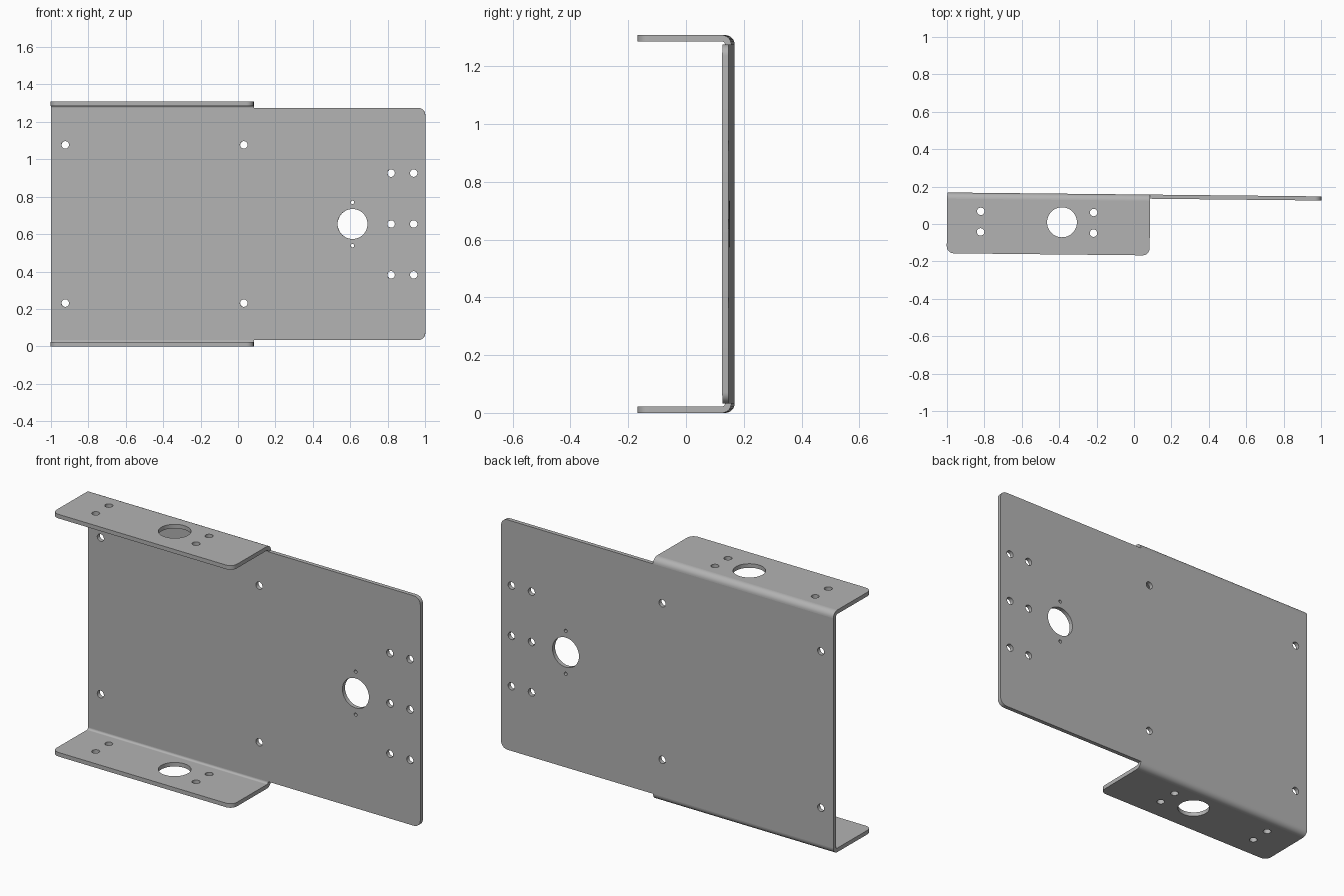
import bpy, bmesh
from math import sin, cos, pi, radians
from mathutils import Matrix, Vector

cube = bpy.data.objects.get("Cube")
if cube:
    bpy.data.objects.remove(cube, do_unlink=True)

HEIGHT = 1.308
MID = HEIGHT / 2
LEFT, STEP, RIGHT = -1.0, 0.085, 1.0      # plate start, flange end, plate end
BACK, LIP = 0.158, -0.167                 # back face and flange lip
THICK, R_OUT = 0.022, 0.033
R_IN = R_OUT - THICK
BEND_STEPS = 8

steel = bpy.data.materials.new("grey steel")
steel.use_nodes = True
GREY = (0.45, 0.45, 0.45, 1)
steel.diffuse_color = GREY
steel.node_tree.nodes["Principled BSDF"].inputs["Base Color"].default_value = GREY


def lower_half(radius, inset):
    """Lip and lower bend of one side of the sheet, as (y, z) points."""
    points = [(LIP, inset)]
    for i in range(BEND_STEPS + 1):
        a = pi / 2 * i / BEND_STEPS
        points.append((BACK - R_OUT + radius * sin(a), R_OUT - radius * cos(a)))
    return points


def full_side(radius, inset):
    half = lower_half(radius, inset)
    return half + [(y, HEIGHT - z) for y, z in reversed(half)]


def extrude(bm, faces, x):
    result = bmesh.ops.extrude_face_region(bm, geom=faces)["geom"]
    for v in result:
        if isinstance(v, bmesh.types.BMVert):
            v.co.x = x
    return [f for f in result if isinstance(f, bmesh.types.BMFace)]


# Folded channel: a U section swept along x, with the web carried on as a plate
bm = bmesh.new()
outer = [bm.verts.new((LEFT, y, z)) for y, z in full_side(R_OUT, 0)]
inner = [bm.verts.new((LEFT, y, z)) for y, z in full_side(R_IN, THICK)]
section = [bm.faces.new((outer[i], outer[i + 1], inner[i + 1], inner[i]))
           for i in range(len(outer) - 1)]
end = extrude(bm, section, STEP)
web = max(end, key=lambda f: f.calc_area() if abs(f.calc_center_median().z - MID) < 0.01 else 0)
extrude(bm, [web], RIGHT)
# Remove the faces left inside the solid, then close the starting end
bmesh.ops.delete(bm, geom=[f for f in bm.faces if abs(f.calc_center_median().x - STEP) < 1e-5
                           and abs(f.calc_center_median().z - MID) < 0.01], context='FACES_ONLY')
bmesh.ops.holes_fill(bm, edges=[e for e in bm.edges if e.is_boundary
                                and all(v.co.x < LEFT + 0.01 for v in e.verts)], sides=4)
bmesh.ops.recalc_face_normals(bm, faces=bm.faces)


# Rounded corners on the flange lips and on the far end of the plate
def is_corner(e):
    a, b = (v.co for v in e.verts)
    d = b - a
    lip = abs(d.z) > 0.01 and abs(d.z) < 0.1 and max(a.y, b.y) < LIP + 0.001
    plate = abs(d.y) > 0.01 and min(a.x, b.x) > RIGHT - 0.001
    return lip or plate


bmesh.ops.bevel(bm, geom=[e for e in bm.edges if is_corner(e)], offset=0.038,
                segments=8, profile=0.5, affect='EDGES')
bmesh.ops.dissolve_limit(bm, angle_limit=radians(1), verts=bm.verts, edges=bm.edges)
mesh = bpy.data.meshes.new("folded_bracket")
bm.to_mesh(mesh)
bm.free()
bracket = bpy.data.objects.new("folded_bracket", mesh)
bpy.context.collection.objects.link(bracket)
mesh.materials.append(steel)

# Drill bits for every hole
drill = bmesh.new()


def hole(centre, radius, along_y):
    turn = Matrix.Rotation(pi / 2, 4, 'X') if along_y else Matrix.Identity(4)
    bmesh.ops.create_cone(drill, cap_ends=True, segments=48 if radius > 0.05 else 24,
                          radius1=radius, radius2=radius, depth=0.2 if along_y else 2,
                          matrix=Matrix.Translation(Vector(centre)) @ turn)


WEB_Y = BACK - THICK / 2
BOLT, BORE, PIN = 0.02, 0.08, 0.009
hole((0.611, WEB_Y, MID), BORE, True)
hole((-0.385, 0.005, MID), BORE, False)
for side in (-1, 1):
    hole((0.611, WEB_Y, MID + side * 0.116), PIN, True)
    for x in (-0.925, 0.03):
        hole((x, WEB_Y, MID + side * 0.423), BOLT, True)
    for x in (-0.82, -0.216):
        hole((x, 0.004 + side * 0.055, MID), BOLT, False)
for x in (0.817, 0.938):
    for row in (-1, 0, 1):
        hole((x, WEB_Y, MID + row * 0.272), BOLT, True)
drill_mesh = bpy.data.meshes.new("drill_bits")
drill.to_mesh(drill_mesh)
drill.free()
bits = bpy.data.objects.new("drill_bits", drill_mesh)
bits.hide_render = True
bpy.context.collection.objects.link(bits)

cut = bracket.modifiers.new("holes", 'BOOLEAN')
cut.operation, cut.solver, cut.object = 'DIFFERENCE', 'EXACT', bits
bpy.ops.object.select_all(action='DESELECT')
bracket.select_set(True)
bpy.context.view_layer.objects.active = bracket
bpy.ops.object.modifier_apply(modifier=cut.name)
bpy.data.objects.remove(bits, do_unlink=True)

# Smooth bends and hole walls, flat sheet faces
bpy.ops.object.shade_smooth_by_angle(angle=radians(30))
for p in bracket.data.polygons:
    if p.area > 0.05:
        p.use_smooth = False

# The bracket stands very slightly turned
bracket.rotation_euler.z = -0.0105
